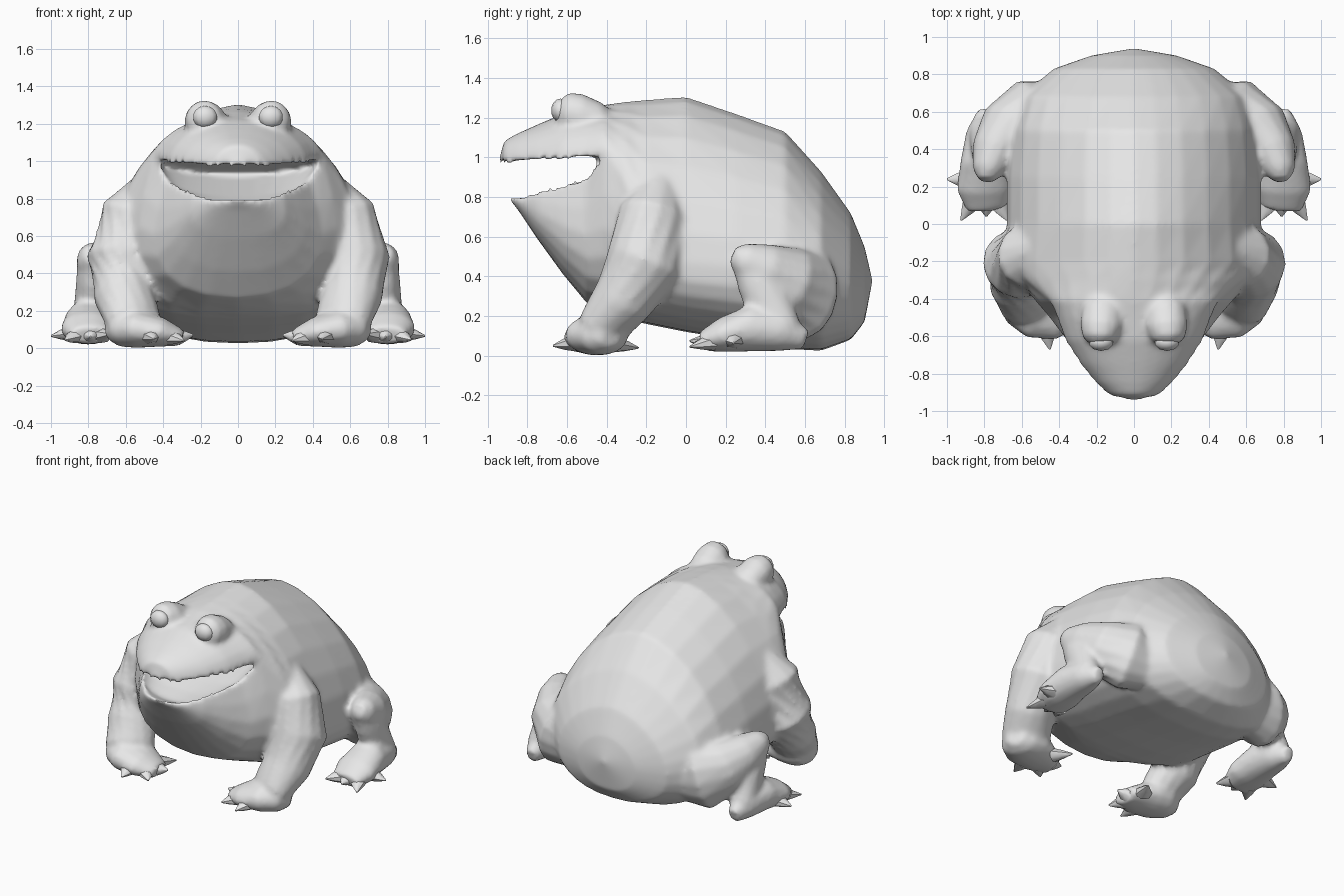
import bpy, bmesh, math
from mathutils import Vector

if "Cube" in bpy.data.objects:
    bpy.data.objects.remove(bpy.data.objects["Cube"])

skin = bpy.data.materials.new("grey_skin")
skin.diffuse_color = (0.8, 0.8, 0.8, 1)
skin.use_nodes = True
skin.node_tree.nodes["Principled BSDF"].inputs["Base Color"].default_value = skin.diffuse_color
COLS = 14


def finish(name, bm, mirror=False, angle=50):
    bmesh.ops.remove_doubles(bm, verts=bm.verts, dist=0.0005)
    bmesh.ops.recalc_face_normals(bm, faces=bm.faces)
    me = bpy.data.meshes.new(name)
    bm.to_mesh(me)
    bm.free()
    me.materials.append(skin)
    me.shade_smooth()
    me.set_sharp_from_angle(angle=math.radians(angle))
    ob = bpy.data.objects.new(name, me)
    bpy.context.scene.collection.objects.link(ob)
    if mirror:
        ob.modifiers.new("mirror", 'MIRROR')
    return ob


def grid(bm, rows, closed=False):
    """Skin neighbouring rows of points with quads."""
    vs = [[bm.verts.new(p) for p in r] for r in rows]
    n = len(rows[0])
    for a, b in zip(vs, vs[1:]):
        for i in range(n if closed else n - 1):
            j = (i + 1) % n
            bm.faces.new((a[i], a[j], b[j], b[i]))
    return vs


def spow(v, e):
    return math.copysign(abs(v) ** e, v)


def arc(y, hw, zw, zend, e, bulge=0.0):
    """Half cross-section from the right seam over to the left seam."""
    pts = []
    for i in range(COLS + 1):
        t = math.pi * i / COLS
        s = max(0.0, math.sin(t))
        x = hw * spow(math.cos(t), e) + bulge * math.sin(2 * t)
        pts.append((x, y, zw + (zend - zw) * s ** e))
    return pts


def lining(y, hw, zw, depth, push=0.0):
    """Mouth lining row between the two lips."""
    pts = []
    for i in range(COLS + 1):
        t = math.pi * i / COLS
        s = max(0.0, math.sin(t))
        pts.append((hw * math.cos(t), y + push * s, zw + depth * s))
    return pts


def tube(bm, path, sides=10):
    """Tapered limb; each stop is x, y, z, half width, half thickness."""
    ps = [Vector(p[:3]) for p in path]
    rows = []
    for k, p in enumerate(path):
        d = (ps[min(k + 1, len(ps) - 1)] - ps[max(k - 1, 0)]).normalized()
        side = d.cross(Vector((0, 0, 1))).normalized()
        up = side.cross(d)
        rows.append([ps[k] + side * p[3] * math.cos(a) + up * p[4] * math.sin(a)
                     for a in (2 * math.pi * i / sides for i in range(sides))])
    vs = grid(bm, rows, True)
    bm.faces.new(vs[0])
    bm.faces.new(vs[-1])


def pair(bm, path):
    """The same limb on both sides."""
    for s in (1, -1):
        tube(bm, [(s * p[0], *p[1:]) for p in path], 14)


def claws(name, ends):
    bm = bmesh.new()
    for a, b in ends:
        mid = [(u + v) / 2 for u, v in zip(a, b)]
        tube(bm, [(*a, .06, .045), (*mid, .034, .028), (*b, .005, .005)], 7)
    finish(name, bm, True)


# body, head and jaw: y, half width, seam height, top, bottom, lower bulge
trunk = [
    (.94, 0, .38, .38, .38, 0),
    (.90, .23, .36, .55, .17, 0),
    (.83, .43, .36, .72, .08, 0),
    (.68, .61, .39, .93, .025, .02),
    (.50, .66, .42, 1.13, .035, .02),
    (.25, .68, .45, 1.22, .08, .02),
    (0, .68, .47, 1.305, .12, .02),
    (-.20, .70, .52, 1.29, .16, .03),
    (-.30, .59, .78, 1.28, .185, .10),
    (-.41, .45, 1.03, 1.265, .225, .15),
]
upper_head = [  # y, half width, lip height, top
    (-.50, .415, .99, 1.245),
    (-.62, .37, .98, 1.22),
    (-.75, .29, .97, 1.165),
    (-.85, .205, .967, 1.12),
    (-.915, .135, .963, 1.085),
    (-.95, 0, .963, .963),
]
lower_jaw = [  # y, half width, lip height, bottom, bulge
    (-.50, .375, .91, .265, .14),
    (-.62, .31, .87, .41, .10),
    (-.75, .23, .84, .59, .06),
    (-.85, .13, .81, .74, .02),
    (-.90, 0, .80, .80, 0),
]
bm = bmesh.new()
grid(bm, [arc(y, w, z, t, 1.15) for y, w, z, t, b, g in trunk]
     + [arc(y, w, z, t, 1.0) for y, w, z, t in upper_head])
grid(bm, [arc(y, w, z, b, .88, g) for y, w, z, t, b, g in trunk]
     + [arc(y, w, z, b, .9, g) for y, w, z, b, g in lower_jaw])
throat = lining(-.41, .45, 1.03, -.10, .24)
grid(bm, [throat] + [lining(y, w, z, .06 if w > .25 else .03 if w else 0)
                     for y, w, z, t in upper_head])
grid(bm, [throat] + [lining(y, w, z, -.10 if w > .2 else -.025 if w else 0)
                     for y, w, z, b, g in lower_jaw])
bmesh.ops.remove_doubles(bm, verts=bm.verts, dist=0.0005)

# brow bumps behind the eyes
pair(bm, [(.15, -.36, 1.16, .06, .05), (.165, -.45, 1.19, .11, .09),
          (.175, -.55, 1.215, .115, .11), (.185, -.615, 1.235, .09, .095),
          (.185, -.645, 1.24, .045, .05)])
# front legs and hands
pair(bm, [(.45, -.12, .86, .10, .12), (.54, -.16, .69, .18, .21),
          (.62, -.21, .46, .195, .20), (.61, -.32, .28, .165, .155),
          (.56, -.42, .15, .16, .12), (.52, -.48, .09, .10, .07)])
pair(bm, [(.69, -.38, .09, .06, .05), (.63, -.41, .10, .13, .095),
          (.53, -.45, .105, .165, .105), (.41, -.47, .085, .15, .08),
          (.30, -.46, .055, .09, .045)])
# hind legs: thighs, shins and feet
pair(bm, [(.36, .64, .27, .12, .16), (.55, .60, .31, .18, .24),
          (.67, .50, .37, .17, .19), (.75, .38, .44, .125, .135),
          (.785, .28, .49, .08, .085), (.79, .235, .51, .04, .045)])
pair(bm, [(.78, .28, .51, .06, .06), (.78, .36, .38, .085, .11),
          (.785, .42, .25, .09, .12), (.80, .50, .12, .09, .09)])
pair(bm, [(.80, .605, .08, .04, .05), (.80, .49, .12, .10, .10),
          (.80, .33, .14, .13, .12), (.80, .19, .105, .15, .09),
          (.79, .08, .07, .11, .05)])
body = finish("body", bm)
# fuse the limbs into one soft skin
fuse = body.modifiers.new("fuse", 'REMESH')
fuse.mode = 'VOXEL'
fuse.voxel_size = 0.018
fuse.use_smooth_shade = True
soft = body.modifiers.new("soften", 'SMOOTH')
soft.factor = 0.5
soft.iterations = 5

# eyes
bm = bmesh.new()
bmesh.ops.create_uvsphere(bm, u_segments=10, v_segments=7, radius=1)
for v in bm.verts:
    v.co = (.176 + v.co.x * .068, -.632 + v.co.y * .048, 1.236 + v.co.z * .06)
finish("eyes", bm, True)

# claws
claws("front_claws", [((.47, -.56, .065), (.45, -.67, .05)),
                      ((.36, -.53, .06), (.29, -.60, .04)),
                      ((.32, -.45, .06), (.24, -.45, .07)),
                      ((.38, -.36, .06), (.32, -.24, .04))])
claws("hind_claws", [((.89, .24, .08), (1.0, .24, .065)),
                     ((.86, .13, .07), (.925, .02, .045)),
                     ((.79, .11, .07), (.79, .04, .06)),
                     ((.73, .12, .07), (.68, .02, .075))])
